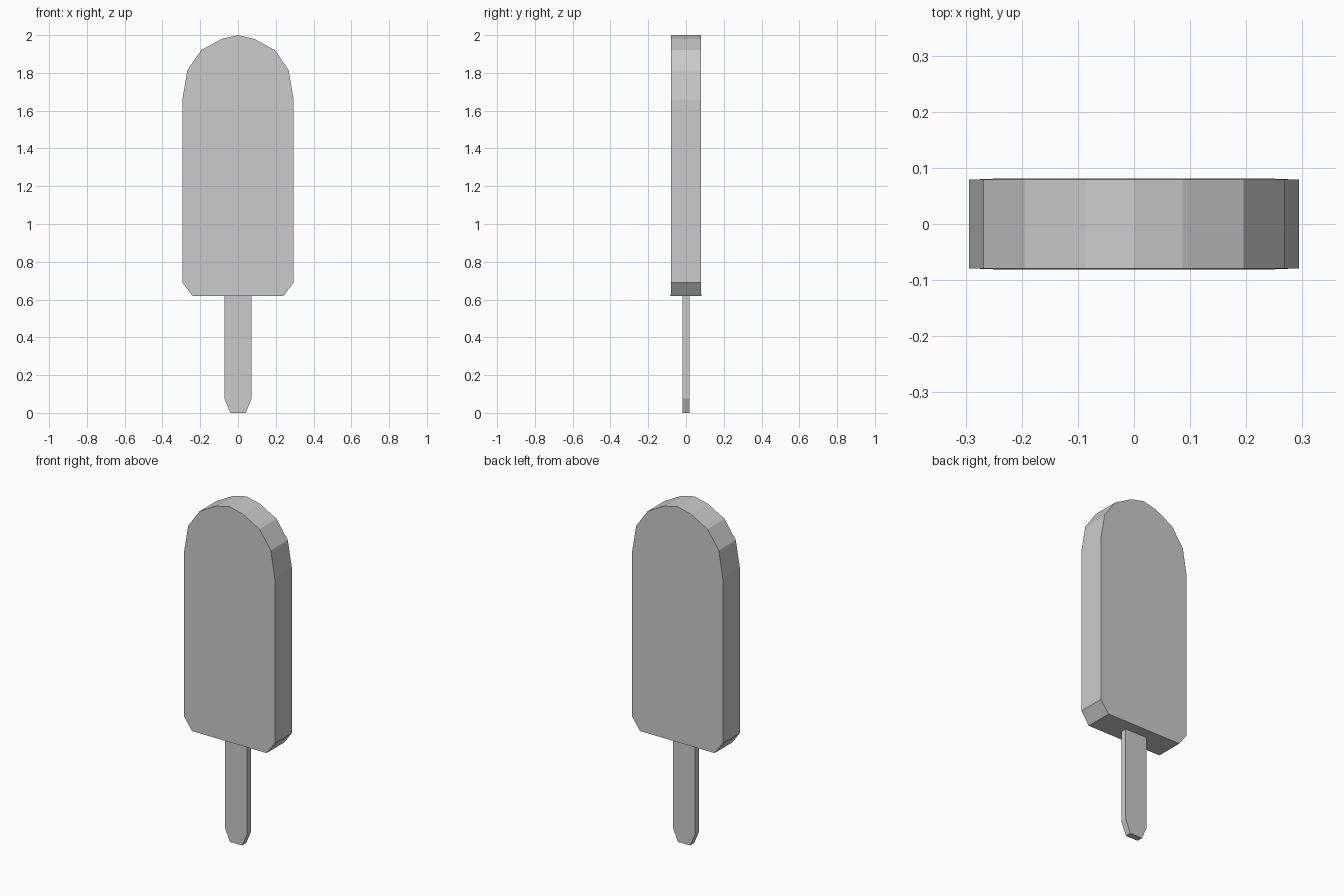
import bpy, bmesh

if "Cube" in bpy.data.objects:
    bpy.data.objects.remove(bpy.data.objects["Cube"])


def mirrored_slab(name, half_profile):
    """Extrude a left-right symmetric outline; points are (x, z, half thickness)."""
    left = [(-x, z, t) for x, z, t in reversed(half_profile) if x > 0]
    outline = half_profile + left
    bm = bmesh.new()
    front = [bm.verts.new((x, -t, z)) for x, z, t in outline]
    back = [bm.verts.new((x, t, z)) for x, z, t in outline]
    bm.faces.new(front)
    bm.faces.new(back[::-1])
    n = len(outline)
    for i in range(n):
        j = (i + 1) % n
        bm.faces.new((front[i], back[i], back[j], front[j]))
    bmesh.ops.recalc_face_normals(bm, faces=bm.faces)
    mesh = bpy.data.meshes.new(name)
    bm.to_mesh(mesh)
    bm.free()
    obj = bpy.data.objects.new(name, mesh)
    bpy.context.collection.objects.link(obj)
    return obj


# Ice block: chamfered bottom corners, faceted round top
mirrored_slab("ice_block", [
    (0.242, 0.62, 0.081), (0.294, 0.69, 0.079), (0.294, 1.66, 0.079),
    (0.268, 1.815, 0.079), (0.195, 1.92, 0.079), (0.086, 1.98, 0.079),
    (0.0, 2.0, 0.079),
])

# Stick: tapered lower end, top set just inside the ice
mirrored_slab("stick", [
    (0.04, 0.0, 0.018), (0.072, 0.075, 0.018), (0.072, 0.64, 0.018),
])
